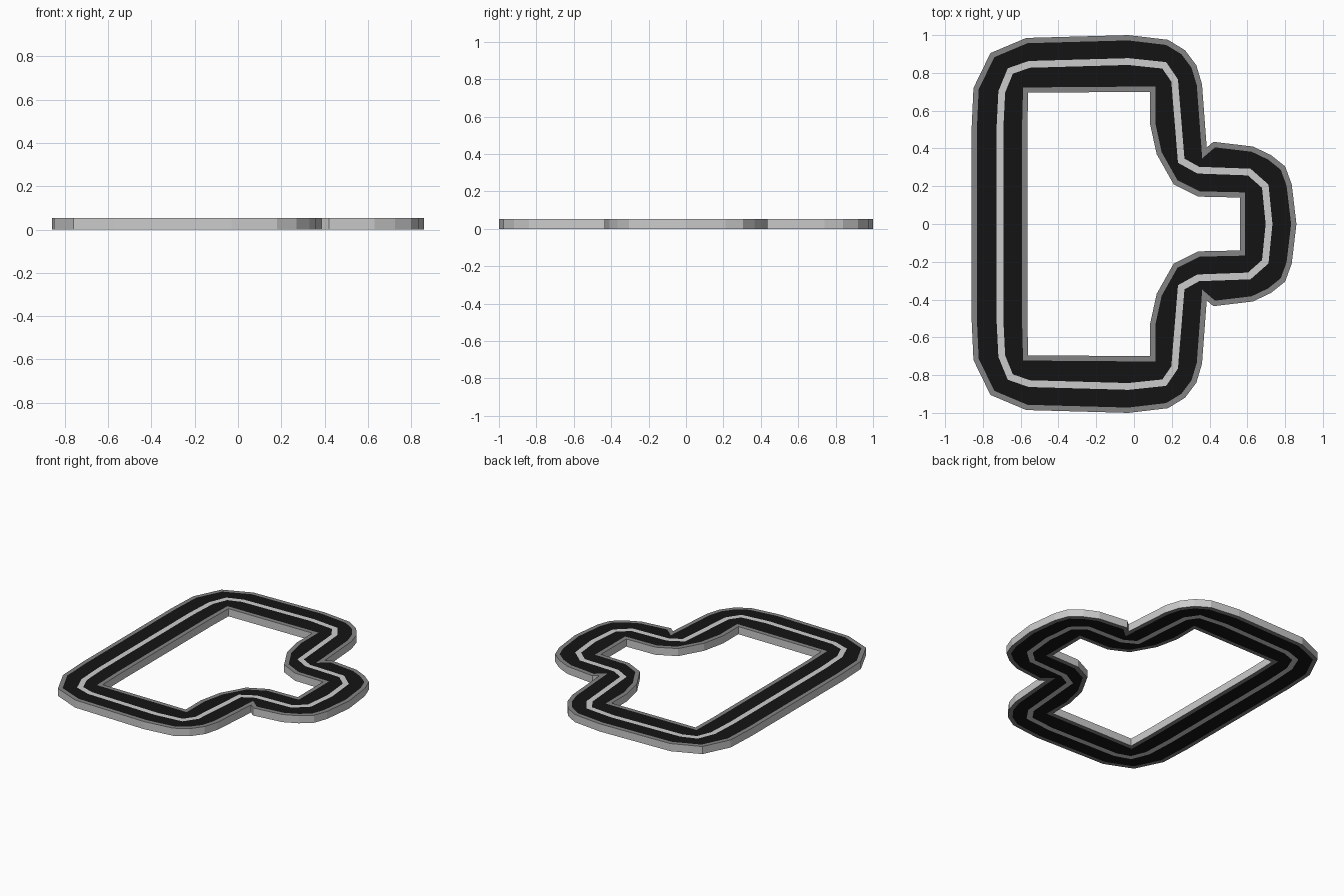
import bpy
from mathutils import Vector
from mathutils.geometry import tessellate_polygon

if "Cube" in bpy.data.objects:
    bpy.data.objects.remove(bpy.data.objects["Cube"])

H = 0.053      # slab thickness
KERB = 0.028   # kerb width
LINE = 0.018   # half width of the centre line


def material(name, v):
    m = bpy.data.materials.new(name)
    m.diffuse_color = (v, v, v, 1)
    m.use_nodes = True
    m.node_tree.nodes["Principled BSDF"].inputs["Base Color"].default_value = m.diffuse_color
    return m


def closed(half):
    """Mirror a half outline across y = 0 into a closed clockwise loop."""
    pts = [Vector(p) for p in half]
    return pts + [Vector((p.x, -p.y)) for p in reversed(pts) if p.y > 0]


def offset(loop, d):
    """Mitred offset; positive moves towards the inside of the loop."""
    out = []
    for i, p in enumerate(loop):
        a = (p - loop[i - 1]).normalized()
        b = (loop[(i + 1) % len(loop)] - p).normalized()
        na, nb = Vector((a.y, -a.x)), Vector((b.y, -b.x))
        out.append(p + (na + nb) * d / (1 + na.dot(nb)))
    return out


def make(name, verts, faces, mat=None):
    me = bpy.data.meshes.new(name)
    me.from_pydata(verts, [], faces)
    if mat:
        me.materials.append(mat)
    ob = bpy.data.objects.new(name, me)
    bpy.context.collection.objects.link(ob)
    return ob


def band(name, outer, inner, mat=None):
    """Flat ring between two loops, on the top and the underside."""
    loops = [[p.to_3d() for p in outer], [p.to_3d() for p in inner]]
    flat = loops[0] + loops[1]
    n = len(flat)
    verts = [(p.x, p.y, z) for z in (H, 0) for p in flat]
    faces = []
    for t in tessellate_polygon(loops):
        a, b, c = t
        if (flat[b] - flat[a]).cross(flat[c] - flat[a]).z < 0:
            b, c = c, b
        faces += [(a, b, c), (n + a, n + c, n + b)]
    make(name, verts, faces, mat)


def wall(name, loop, flip):
    """Vertical side around a loop."""
    n = len(loop)
    verts = [(p.x, p.y, z) for z in (0, H) for p in loop]
    faces = []
    for i in range(n):
        j = (i + 1) % n
        f = (i, n + i, n + j, j)
        faces.append(f[::-1] if flip else f)
    make(name, verts, faces)


# Outlines, upper half only
outer = closed([(-.86, .5), (-.85, .72), (-.76, .905), (-.57, .985), (-.03, 1),
                (.18, .975), (.27, .92), (.33, .84), (.36, .74), (.385, .405),
                (.42, .435), (.63, .41), (.725, .365), (.80, .305), (.835, .21),
                (.86, 0)])
inner = closed([(-.565, .5), (-.56, .695), (.085, .70), (.085, .53), (.12, .37),
                (.21, .21), (.34, .145), (.56, .14), (.56, 0)])
centre = closed([(-.71, .5), (-.70, .70), (-.655, .81), (-.555, .845), (-.03, .86),
                 (.16, .84), (.215, .76), (.25, .335), (.34, .285), (.61, .275),
                 (.695, .20), (.715, 0)])

asphalt = material("asphalt", 0.007)
kerb = material("kerb", 0.23)

outer_in, inner_out = offset(outer, KERB), offset(inner, -KERB)
line_out, line_in = offset(centre, -LINE), offset(centre, LINE)

# Road surface rings from outside to inside
band("outer_kerb", outer, outer_in, kerb)
band("outer_lane", outer_in, line_out, asphalt)
band("centre_line", line_out, line_in)
band("inner_lane", line_in, inner_out, asphalt)
band("inner_kerb", inner_out, inner, kerb)

# Slab sides
wall("outer_side", outer, False)
wall("inner_side", inner, True)
